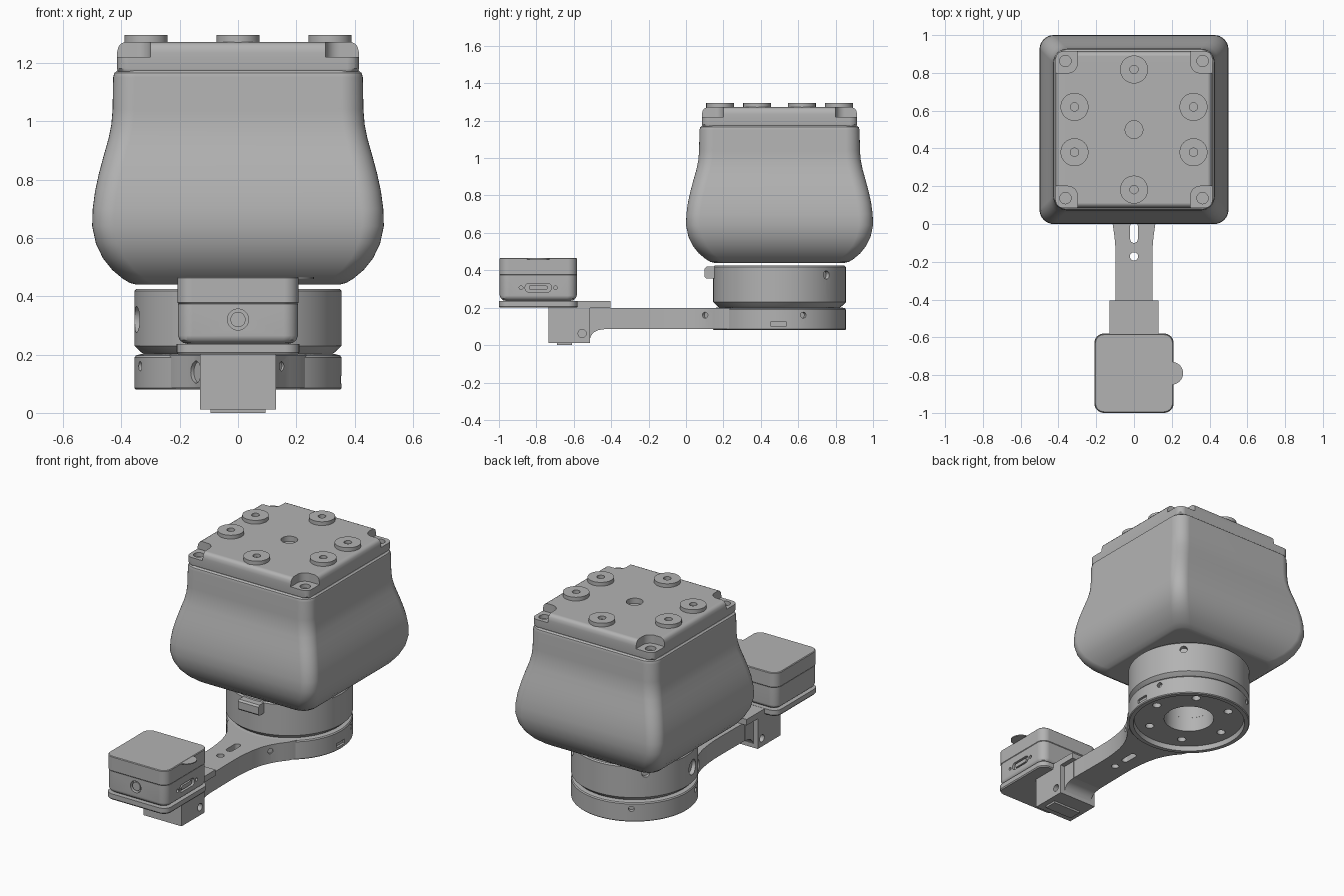
import bpy, bmesh
from math import sin, cos, pi, radians
from mathutils import Matrix, Vector

if "Cube" in bpy.data.objects:
    bpy.data.objects.remove(bpy.data.objects["Cube"], do_unlink=True)

grey = bpy.data.materials.new("plain grey")
grey.use_nodes = True
grey.diffuse_color = (0.45, 0.45, 0.45, 1)
grey.node_tree.nodes["Principled BSDF"].inputs["Base Color"].default_value = (0.45, 0.45, 0.45, 1)

parts = []


def make(name, bm, keep=True):
    bmesh.ops.recalc_face_normals(bm, faces=bm.faces)
    mesh = bpy.data.meshes.new(name)
    bm.to_mesh(mesh)
    bm.free()
    obj = bpy.data.objects.new(name, mesh)
    bpy.context.scene.collection.objects.link(obj)
    mesh.materials.append(grey)
    if keep:
        parts.append(obj)
    return obj


def rings(name, loops, keep=True, closed=False):
    """Skin a stack of point loops; cap the ends, or join last to first."""
    bm = bmesh.new()
    rows = [[bm.verts.new(p) for p in loop] for loop in loops]
    n = len(rows[0])
    pairs = list(zip(rows, rows[1:]))
    if closed:
        pairs.append((rows[-1], rows[0]))
    else:
        bm.faces.new(rows[0])
        bm.faces.new(rows[-1])
    for a, b in pairs:
        for i in range(n):
            j = (i + 1) % n
            bm.faces.new((a[i], a[j], b[j], b[i]))
    return make(name, bm, keep)


def rounded(cx, cy, z, hx, hy, r, seg=8):
    pts = []
    for q, (sx, sy) in enumerate(((1, 1), (-1, 1), (-1, -1), (1, -1))):
        for k in range(seg + 1):
            a = (q + k / seg) * pi / 2
            pts.append((cx + sx * (hx - r) + r * cos(a), cy + sy * (hy - r) + r * sin(a), z))
    return pts


def loft(name, cx, cy, sections, keep=True):
    return rings(name, [rounded(cx, cy, *s) for s in sections], keep)


def extrude(name, outline, low, high, axis="z", keep=True):
    place = {"z": lambda a, b, c: (a, b, c), "x": lambda a, b, c: (c, a, b)}[axis]
    return rings(name, [[place(a, b, c) for a, b in outline] for c in (low, high)], keep)


def box(name, x, y, z, keep=True):
    return extrude(name, [(x[0], y[0]), (x[1], y[0]), (x[1], y[1]), (x[0], y[1])], *z, keep=keep)


def rod(name, start, end, r, keep=True, seg=32):
    start, end = Vector(start), Vector(end)
    d = end - start
    rot = d.to_track_quat("Z", "Y").to_matrix().to_4x4()
    bm = bmesh.new()
    bmesh.ops.create_cone(bm, cap_ends=True, segments=seg, radius1=r, radius2=r, depth=d.length,
                          matrix=Matrix.Translation((start + end) / 2) @ rot)
    return make(name, bm, keep)


def cut(target, *cutters):
    for c in cutters:
        mod = target.modifiers.new("cut", "BOOLEAN")
        mod.operation, mod.solver, mod.object = "DIFFERENCE", "EXACT", c
        bpy.context.view_layer.objects.active = target
        bpy.ops.object.modifier_apply(modifier=mod.name)
        bpy.data.objects.remove(c, do_unlink=True)


def lathe(name, profile, cy, seg=96):
    return rings(name, [[(r * cos(2 * pi * i / seg), cy + r * sin(2 * pi * i / seg), z)
                         for i in range(seg)] for r, z in profile])


def radial_hole(angle, z, r, inner=0.33):
    a = radians(angle)
    return rod("cutter", (inner * cos(a), CY + inner * sin(a), z),
               (0.4 * cos(a), CY + 0.4 * sin(a), z), r, False, 24)


CY = 0.5

# Bulging square head
head_profile = [(0.44, 0.35), (0.445, 0.37), (0.46, 0.395), (0.49, 0.431), (0.53, 0.463), (0.58, 0.487),
                (0.64, 0.5), (0.7, 0.498), (0.76, 0.49), (0.82, 0.477), (0.88, 0.461), (0.94, 0.444),
                (0.99, 0.434), (1.04, 0.43), (1.15, 0.428), (1.165, 0.424), (1.173, 0.414)]
loft("head_body", 0, CY, [(z, h, h, 0.075) for z, h in head_profile])

# Lid with stepped corners
lid = loft("head_lid", 0, CY, [(z, h, h, 0.04) for z, h in
           ((1.17, 0.41), (1.18, 0.415), (1.235, 0.415), (1.255, 0.41), (1.265, 0.402), (1.272, 0.388))])
for sx in (-1, 1):
    for sy in (-1, 1):
        cut(lid, loft("cutter", sx * 0.425, CY + sy * 0.425,
                      [(1.22, 0.125, 0.125, 0.05), (1.4, 0.125, 0.125, 0.05)], False))
        x, y = sx * 0.363, CY + sy * 0.363
        cut(lid, rod("cutter", (x, y, 1.195), (x, y, 1.3), 0.03, False))
cut(lid, rod("cutter", (0, CY, 1.24), (0, CY, 1.3), 0.047, False))

# Six round pads on the lid
pads = [(0, 0.318), (0, -0.318)] + [(sx * 0.315, sy * 0.12) for sx in (-1, 1) for sy in (-1, 1)]
for i, (x, dy) in enumerate(pads):
    pad = rod(f"lid_pad_{i + 1}", (x, CY + dy, 1.265), (x, CY + dy, 1.295), 0.074, seg=48)
    cut(pad, rod("cutter", (x, CY + dy, 1.275), (x, CY + dy, 1.32), 0.022, False))

# Neck drum, with its front catch
neck = lathe("neck_drum", [(0.32, 0.2), (0.335, 0.21), (0.355, 0.23), (0.355, 0.418), (0.348, 0.425)], CY)
cut(neck, radial_hole(45, 0.375, 0.022), radial_hole(135, 0.375, 0.022),
    radial_hole(191, 0.32, 0.045), rod("cutter", (0, CY, 0.1), (0, CY, 0.35), 0.145, False))
extrude("neck_catch", [(0.1, 0.365), (0.11, 0.355), (0.16, 0.355), (0.16, 0.42), (0.11, 0.42), (0.1, 0.41)],
        -0.07, 0.07, "x")

# Base ring, open in the middle and recessed below
base = rings("base_ring", [[(r * cos(2 * pi * i / 96), CY + r * sin(2 * pi * i / 96), z) for i in range(96)]
             for r, z in ((0.145, 0.11), (0.32, 0.11), (0.325, 0.08), (0.35, 0.08), (0.355, 0.085),
                          (0.355, 0.19), (0.35, 0.197), (0.33, 0.202), (0.145, 0.202))], closed=True)
for a in (0, 60, 120, 180, 240, 300):
    x, y = 0.245 * cos(radians(a)), CY + 0.245 * sin(radians(a))
    cut(base, rod("cutter", (x, y, 0.05), (x, y, 0.15), 0.025, False, 24))
for a in (21, 122, 199):
    cut(base, radial_hole(a, 0.16, 0.016))
cut(base, box("cutter", (0.34, 0.4), (0.455, 0.535), (0.1, 0.126), False))

# Arm flaring into the base ring
side = [(0.1, -0.5), (0.097, -0.2), (0.098, -0.13), (0.103, -0.07), (0.113, 0), (0.128, 0.055),
        (0.15, 0.105), (0.178, 0.15), (0.21, 0.19), (0.235, 0.24)]
arm = extrude("arm", side + [(0.12, 0.18), (0, 0.162), (-0.12, 0.18)] + [(-x, y) for x, y in side[::-1]],
              0.086, 0.199)
cut(arm, loft("cutter", 0, -0.045, [(0, 0.02, 0.055, 0.019), (0.3, 0.02, 0.055, 0.019)], False),
    rod("cutter", (0, -0.172, 0), (0, -0.172, 0.3), 0.022, False),
    rod("cutter", (-0.13, 0.1, 0.14), (-0.22, 0.04, 0.14), 0.038, False),
    rod("cutter", (0.14, 0.11, 0.16), (0.2, 0.06, 0.16), 0.016, False))

# Curved root joining arm to clamp block
extrude("arm_root", [(-0.6, 0.03), (-0.515, 0.03), (-0.508, 0.05), (-0.493, 0.068), (-0.47, 0.08),
                     (-0.43, 0.086), (-0.43, 0.199), (-0.6, 0.199)], -0.1, 0.1, "x")
block = box("clamp_block", (-0.13, 0.13), (-0.735, -0.513), (0.012, 0.2))
cut(block, rod("cutter", (-0.2, -0.555, 0.062), (0.2, -0.555, 0.062), 0.022, False))
box("clamp_foot", (-0.095, 0.095), (-0.69, -0.61), (0, 0.015))
box("arm_bridge", (-0.13, 0.13), (-0.6, -0.405), (0.198, 0.235))

# Camera tray and case
loft("camera_tray", 0, -0.79, [(0.2, 0.205, 0.205, 0.045), (0.207, 0.21, 0.21, 0.05),
                               (0.236, 0.21, 0.21, 0.05)])
lower = loft("camera_case", 0, -0.79, [(0.236, 0.17, 0.17, 0.03), (0.24, 0.188, 0.188, 0.04),
             (0.25, 0.2, 0.2, 0.045), (0.265, 0.206, 0.206, 0.05), (0.374, 0.206, 0.206, 0.05)])
loft("camera_cover", 0, -0.79, [(0.372, 0.203, 0.203, 0.05), (0.378, 0.208, 0.208, 0.05),
                                (0.462, 0.208, 0.208, 0.05), (0.466, 0.204, 0.204, 0.046)])
rod("cover_tab", (0.2, -0.79, 0.459), (0.2, -0.79, 0.465), 0.06, seg=48)
cut(lower, rod("cutter", (0, -0.97, 0.32), (0, -1.1, 0.32), 0.036, False))
rod("lens", (0, -0.96, 0.32), (0, -0.99, 0.32), 0.026)

# Side socket with a screw on each end
socket = [(y - 0.79, z + 0.307) for y, z, _ in rounded(0, 0, 0, 0.07, 0.023, 0.02)]
plug = [(y - 0.79, z + 0.307) for y, z, _ in rounded(0, 0, 0, 0.05, 0.012, 0.01)]
cut(lower, extrude("cutter", socket, 0.19, 0.3, "x", False))
extrude("socket_tongue", plug, 0.18, 0.204, "x")
for dy in (-0.092, 0.092):
    cut(lower, rod("cutter", (0.19, -0.79 + dy, 0.307), (0.3, -0.79 + dy, 0.307), 0.01, False, 16))

# Smooth curved faces, keep edges crisp
bpy.ops.object.select_all(action="DESELECT")
for obj in parts:
    obj.select_set(True)
    bpy.context.view_layer.objects.active = obj
bpy.ops.object.shade_smooth_by_angle(angle=radians(32))
for obj in parts:
    obj.modifiers.new("even normals", "WEIGHTED_NORMAL").keep_sharp = True
